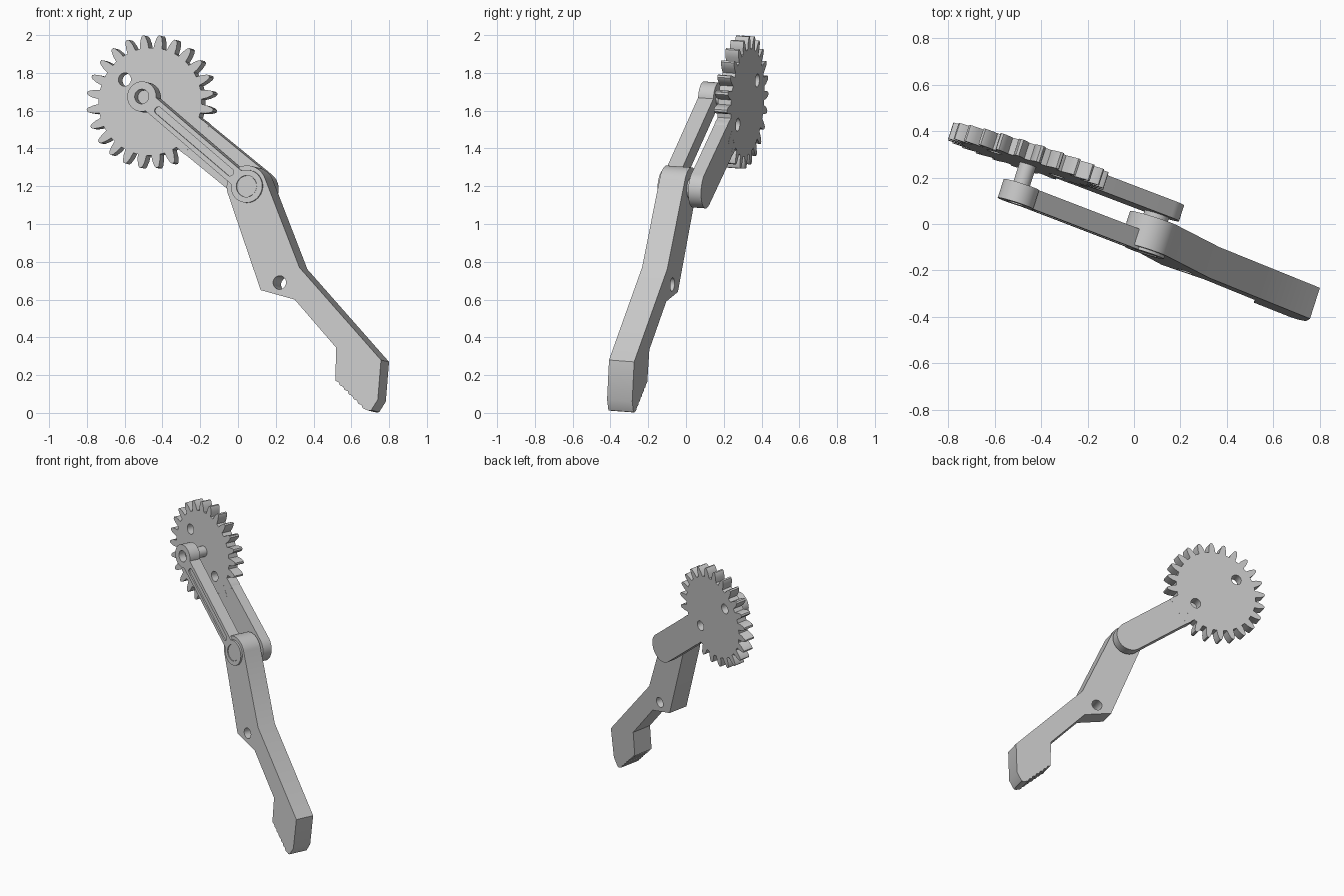
import bpy, bmesh, math
from mathutils import Vector, Matrix

cube = bpy.data.objects.get("Cube")
if cube:
    bpy.data.objects.remove(cube, do_unlink=True)

# Single flat material
grey = bpy.data.materials.new("light_grey")
grey.use_nodes = True
COLOUR = (0.58, 0.58, 0.58, 1)
grey.diffuse_color = COLOUR
grey.node_tree.nodes["Principled BSDF"].inputs["Base Color"].default_value = COLOUR

# Tilted working plane: U across, V up, N pointing to the back
N = Vector((0.32, 1, -0.075)).normalized()
U = Vector((N.y, -N.x, 0)).normalized()
V = U.cross(N)
FRAME = Matrix((U, V, -N)).transposed().to_4x4()


def flat(x, z, d):
    """Front coordinates of a point at depth d, as coordinates in the plane."""
    c = (z - N.z * d) / V.z
    return Vector(((x - N.x * d - V.x * c) / U.x, c))


def arc(centre, r, a0, a1, steps=40):
    return [centre + r * Vector((math.cos(a), math.sin(a)))
            for a in (a0 + (a1 - a0) * i / steps for i in range(steps + 1))]


def circle(centre, r):
    return arc(centre, r, 0, math.tau, 36)[:-1]


def bar(p, q, w, rp, rq):
    """Straight bar of half width w with a round eye at each end."""
    t = math.atan2(q.y - p.y, q.x - p.x)
    bp, bq = math.asin(w / rp), math.asin(w / rq)
    return (arc(p, rp, t + bp, t + math.tau - bp) +
            arc(q, rq, t - math.pi + bq, t + math.pi - bq))


def plate(name, loops, front, back):
    """Extrude an outline with holes between two depths."""
    cu = bpy.data.curves.new(name, 'CURVE')
    cu.dimensions = '2D'
    cu.fill_mode = 'BOTH'
    cu.extrude = (back - front) / 2
    for pts in loops:
        s = cu.splines.new('POLY')
        s.points.add(len(pts) - 1)
        for sp, p in zip(s.points, pts):
            sp.co = (p.x, p.y, 0, 1)
        s.use_cyclic_u = True
    tmp = bpy.data.objects.new(name + "_outline", cu)
    bpy.context.collection.objects.link(tmp)
    deps = bpy.context.evaluated_depsgraph_get()
    me = bpy.data.meshes.new_from_object(tmp.evaluated_get(deps))
    bpy.data.objects.remove(tmp, do_unlink=True)
    bm = bmesh.new()
    bm.from_mesh(me)
    bmesh.ops.remove_doubles(bm, verts=bm.verts, dist=1e-5)
    bmesh.ops.recalc_face_normals(bm, faces=bm.faces)
    bmesh.ops.translate(bm, verts=bm.verts, vec=(0, 0, -(front + back) / 2))
    bmesh.ops.transform(bm, matrix=FRAME, verts=bm.verts)
    for f in bm.faces:
        f.smooth = True
    bm.to_mesh(me)
    bm.free()
    me.set_sharp_from_angle(angle=math.radians(30))
    me.name = name
    me.materials.clear()
    me.materials.append(grey)
    ob = bpy.data.objects.new(name, me)
    bpy.context.collection.objects.link(ob)
    return ob


# Depth ranges
GEAR_F, GEAR_B = -0.015, 0.058
FING_F, FING_B = -0.177, -0.037
LINK_F, LINK_B = -0.19, -0.105

knuckle = flat(0.045, 1.2, LINK_F)
crank = flat(-0.51, 1.675, LINK_F)
hub = flat(-0.466, 1.648, GEAR_F)

# Gear with rounded teeth and two holes
TEETH, ROOT, TIP = 24, 0.285, 0.353
tooth = [(ROOT, -0.024), (ROOT + 0.03, -0.021), (TIP - 0.01, -0.013), (TIP, -0.006)]
tooth += [(r, -w) for r, w in reversed(tooth)]
gear = []
for i in range(TEETH):
    a = math.tau * (i + 0.5) / TEETH
    radial = Vector((math.cos(a), math.sin(a)))
    side = Vector((-radial.y, radial.x))
    gear += [hub + radial * r + side * w for r, w in tooth]
hole = flat(-0.6, 1.765, GEAR_F)
plate("gear", [gear, circle(hole, 0.035), circle(2 * hub - hole, 0.035)], GEAR_F, GEAR_B)

# Rear arm, joining the gear rim to the knuckle
arm_dir = (knuckle - hub).normalized()
t = math.atan2(arm_dir.y, arm_dir.x)
across = Vector((-arm_dir.y, arm_dir.x)) * 0.1
start = hub + arm_dir * 0.235
arm = [start + across, start - across] + arc(knuckle, 0.1, t - math.pi / 2, t + math.pi / 2)
plate("rear_arm", [arm], GEAR_F + 0.0005, GEAR_B - 0.0005)

# Front link: body plus a rim layer that leaves a groove along the bar
link = bar(crank, knuckle, 0.045, 0.08, 0.087)
ldir = (knuckle - crank).normalized()
groove = bar(crank + ldir * 0.12, knuckle - ldir * 0.12, 0.0199, 0.02, 0.02)
eye = circle(crank, 0.039)
plate("link_body", [link, eye], LINK_F + 0.01, LINK_B)
plate("link_rim", [link, eye, groove, circle(knuckle, 0.057)], LINK_F, LINK_F + 0.01)

# Pins
plate("crank_pin", [circle(crank, 0.037)], -0.14, GEAR_F + 0.01)
plate("knuckle_pin", [circle(knuckle, 0.055)], LINK_F + 0.004, GEAR_F + 0.01)

# Finger with a serrated grip
def fing(x, z):
    return flat(x, z, FING_F)


finger = arc(fing(0.045, 1.2), 0.11, math.radians(20), math.radians(199))
finger += [fing(*p) for p in ((0.12, 0.65), (0.3, 0.6), (0.52, 0.345))]
RIDGES = 6
x, z = 0.515, 0.17
dx, dz = 0.145 / RIDGES, -0.145 / RIDGES
for i in range(RIDGES):
    finger += [fing(x, z), fing(x + dx * 0.75, z + dz * 0.3)]
    x, z = x + dx, z + dz
finger += [fing(*p) for p in ((x, z), (0.69, 0.012), (0.705, 0.014),
                              (0.74, 0.07), (0.757, 0.28), (0.325, 0.77))]
plate("finger", [finger, circle(fing(0.22, 0.69), 0.036)], FING_F, FING_B)
